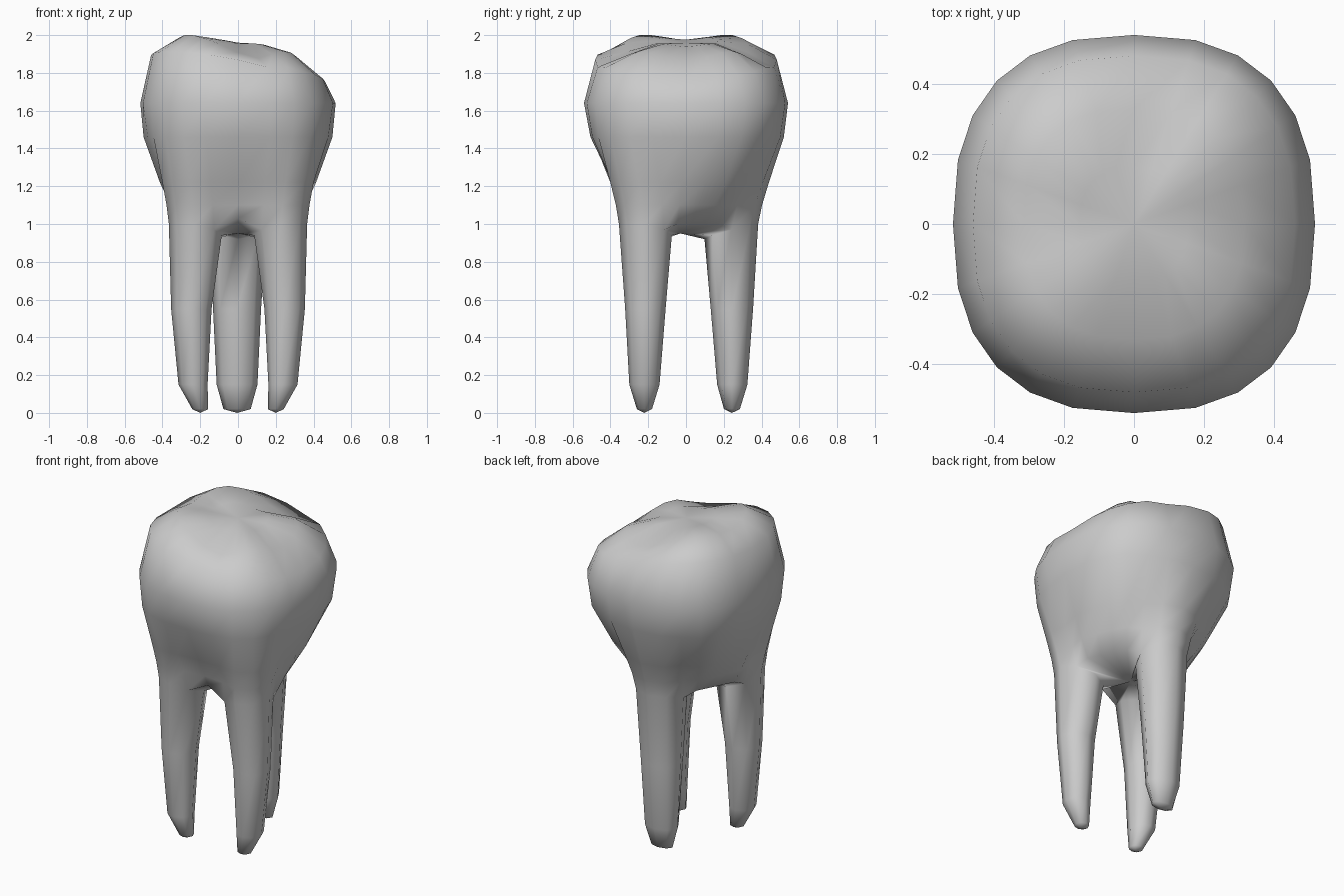
import bpy, bmesh
from math import sin, cos, radians, exp, copysign
from mathutils import Vector

if "Cube" in bpy.data.objects:
    bpy.data.objects.remove(bpy.data.objects["Cube"])

N = 24
bm = bmesh.new()


def outline(i, s=1.0):
    """Rounded-square crown outline point, index i of N."""
    a = radians(360 / N * i)
    f = lambda v, r: copysign(abs(v) ** (2 / 2.5), v) * r * s
    return f(cos(a), 0.517), f(sin(a), 0.54)


def bridge(lower, upper):
    n = len(lower)
    for i in range(n):
        j = (i + 1) % n
        bm.faces.new((lower[i], lower[j], upper[j], upper[i]))


def fan(loop, co):
    c = bm.verts.new(co)
    for i in range(len(loop)):
        bm.faces.new((loop[i], loop[(i + 1) % len(loop)], c))


# Roots: facing angle, first neck index, sections (x, y, rx, ry, z)
def front_root(s):
    return [(s * 0.226, -0.215, 0.14, 0.14, 0), (s * 0.247, -0.215, 0.107, 0.107, 0.55),
            (s * 0.238, -0.22, 0.077, 0.08, 0.15), (s * 0.2, -0.22, 0.042, 0.04, 0.02)]


back_root = [(0, 0.24, 0.15, 0.142, 0), (-0.005, 0.243, 0.127, 0.112, 0.55),
             (-0.005, 0.245, 0.108, 0.08, 0.15), (-0.005, 0.243, 0.072, 0.042, 0.02)]
roots = [(90, 4, back_root), (225, 13, front_root(-1)), (315, 19, front_root(1))]

neck = [None] * N
inner = {}
for facing, first, secs in roots:
    rings = []
    for k, (x, y, rx, ry, z) in enumerate(secs):
        ring = []
        for j in range(8):
            a = radians(facing - 90 + 45 * j)
            if k == 0:
                z = (0.97, 1.0, 1.0, 1.0, 0.97, 0.94, 0.92, 0.94)[j]
            ring.append(bm.verts.new((x + rx * cos(a), y + ry * sin(a), z)))
        rings.append(ring)
    for upper, lower in zip(rings, rings[1:]):
        bridge(lower, upper)
    x, y, rx, ry, z = secs[-1]
    fan(rings[-1], (x, y, 0.0))
    for j in range(5):
        neck[first + j] = rings[0][j]
    inner[first] = [rings[0][j] for j in (7, 6, 5)]

# Neck points between the roots
neck[18] = bm.verts.new((0, -0.295, 1.03))
for start, end in ((23, 4), (8, 13)):
    p, q = neck[start].co, neck[end].co
    for j in range(1, 5):
        v = p.lerp(q, j / 5)
        neck[(start + j) % N] = bm.verts.new((v.x * 1.04, v.y, 1.0))

# Underside between the roots
loop, i = [], 0
while i < N:
    loop.append(neck[i])
    if i in inner:
        loop += inner[i]
        i += 4
    else:
        i += 1
fan(loop, (0, -0.03, 0.95))

# Crown sides blend from neck outline to full width, fuller over the gaps
gaps = {0, 1, 2, 3, 9, 10, 11, 12}
prev = neck
for z, t, t_gap in ((1.1, 0.13, 0.26), (1.22, 0.36, 0.52), (1.46, 0.86, 0.92), (1.64, 1.0, 1.0)):
    ring = []
    for i in range(N):
        p = neck[i].co.lerp(Vector((*outline(i), z)), t_gap if i in gaps else t)
        ring.append(bm.verts.new((p.x, p.y, z)))
    bridge(prev, ring)
    prev = ring

# Chewing surface: rim, cusps and central basin
for s, base, tilt, side, cusp, groove in ((0.89, 1.825, 0.15, 0.05, 0, 0.025),
                                          (0.61, 1.918, 0.165, 0, 0.042, 0.045),
                                          (0.3, 1.957, 0.12, 0, 0.01, 0)):
    ring = []
    for i in range(N):
        a = radians(360 / N * i)
        x, y = outline(i, s)
        z = (base - tilt * x + side * abs(sin(a)) + cusp * abs(sin(2 * a))
             - groove * exp(-((x - 0.11) / 0.09) ** 2))
        ring.append(bm.verts.new((x, y, z)))
    bridge(prev, ring)
    prev = ring
fan(prev, (0, 0, 1.96))

bmesh.ops.recalc_face_normals(bm, faces=bm.faces[:])
for f in bm.faces:
    f.smooth = True
mesh = bpy.data.meshes.new("tooth")
bm.to_mesh(mesh)
bm.free()
tooth = bpy.data.objects.new("tooth", mesh)
bpy.context.collection.objects.link(tooth)
